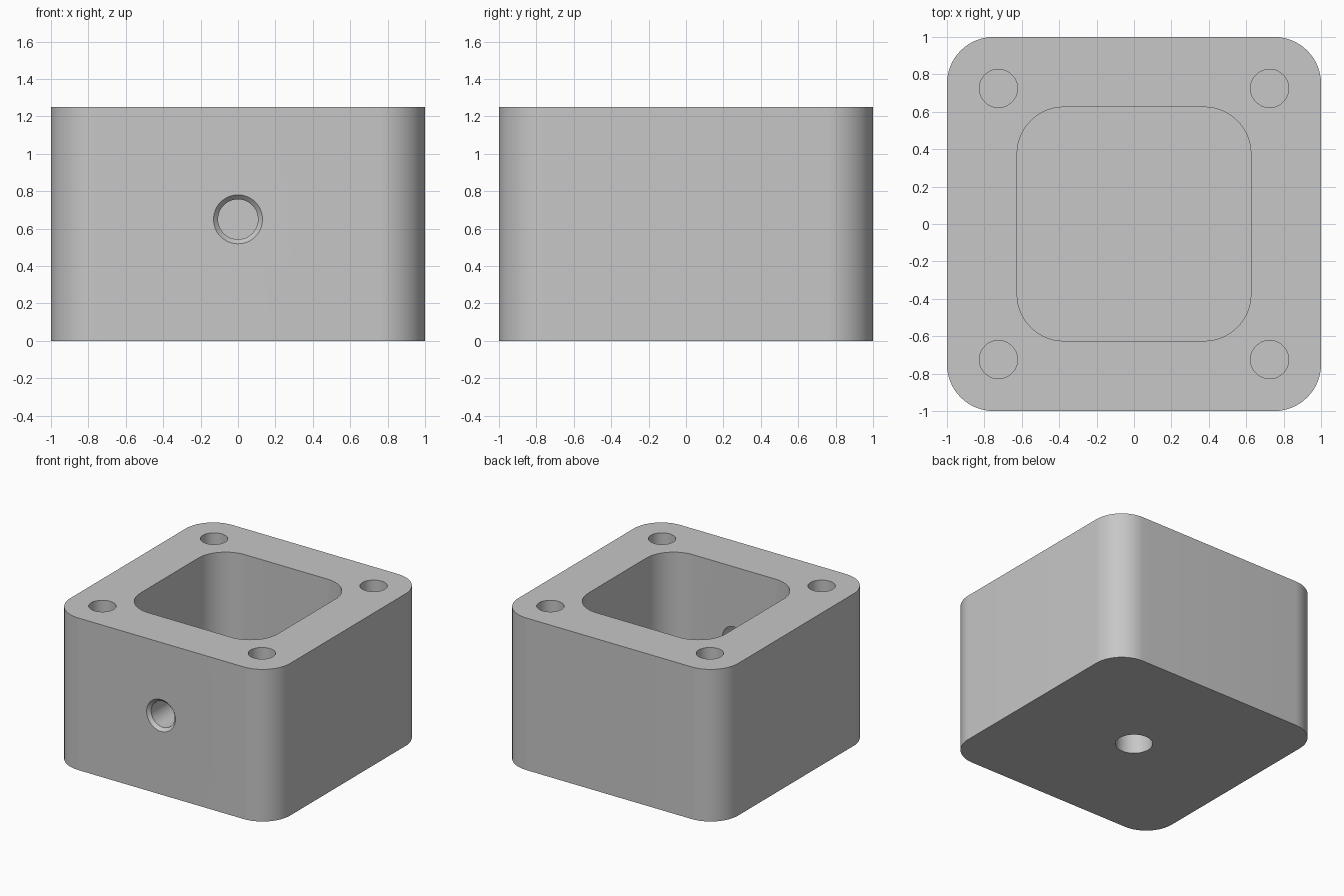
import bpy, bmesh
from math import pi, cos, sin
from mathutils import Matrix

if "Cube" in bpy.data.objects:
    bpy.data.objects.remove(bpy.data.objects["Cube"], do_unlink=True)

HEIGHT, WALL_HALF, POCKET_HALF, CORNER = 1.25, 1.0, 0.625, 0.25
FLOOR = 0.375

grey = bpy.data.materials.new("plain grey")
grey.use_nodes = True
colour = (0.57, 0.57, 0.57, 1)
grey.diffuse_color = colour
grey.node_tree.nodes["Principled BSDF"].inputs["Base Color"].default_value = colour


def make_object(name, bm):
    bmesh.ops.recalc_face_normals(bm, faces=bm.faces)
    mesh = bpy.data.meshes.new(name)
    bm.to_mesh(mesh)
    bm.free()
    mesh.materials.append(grey)
    obj = bpy.data.objects.new(name, mesh)
    bpy.context.collection.objects.link(obj)
    return obj


def rounded_block(name, half, radius, bottom, top, steps=16):
    """Square prism with rounded upright corners."""
    bm = bmesh.new()
    ring = []
    inner = half - radius
    for corner, (sx, sy) in enumerate([(1, 1), (-1, 1), (-1, -1), (1, -1)]):
        for i in range(steps + 1):
            a = (corner + i / steps) * pi / 2
            ring.append(bm.verts.new((sx * inner + radius * cos(a),
                                      sy * inner + radius * sin(a), bottom)))
    base = bm.faces.new(ring)
    new = bmesh.ops.extrude_face_region(bm, geom=[base])["geom"]
    bmesh.ops.translate(bm, vec=(0, 0, top - bottom),
                        verts=[v for v in new if isinstance(v, bmesh.types.BMVert)])
    return make_object(name, bm)


def round_cutter(name, centre, r1, r2, depth, turn=Matrix()):
    """Cylinder or cone around a centre point; r1 is the lower end."""
    bm = bmesh.new()
    bmesh.ops.create_cone(bm, cap_ends=True, segments=48, radius1=r1, radius2=r2,
                          depth=depth, matrix=Matrix.Translation(centre) @ turn)
    return make_object(name, bm)


# Solid outer body
body = rounded_block("housing_body", WALL_HALF, CORNER, 0, HEIGHT)

# Open pocket in the top
cutters = [rounded_block("pocket_cutter", POCKET_HALF, CORNER, FLOOR, HEIGHT + 0.2)]

# Blind screw holes in the four top corners
for sx in (-1, 1):
    for sy in (-1, 1):
        cutters.append(round_cutter("screw_hole_cutter", (sx * 0.725, sy * 0.725, HEIGHT),
                                    0.102, 0.102, 1.0))

# Blind mounting hole underneath
cutters.append(round_cutter("mount_hole_cutter", (0, 0, 0), 0.14, 0.14, 0.5))

# Front cable hole into the pocket, with a chamfered mouth
to_front = Matrix.Rotation(pi / 2, 4, "X")
cutters.append(round_cutter("cable_hole_cutter", (0, -0.8, 0.65), 0.107, 0.107, 0.7, to_front))
cutters.append(round_cutter("chamfer_cutter", (0, -1, 0.65), 0.107, 0.155, 0.05, to_front))

# Cut everything out and drop the cutters
bpy.context.view_layer.objects.active = body
for cutter in cutters:
    cut = body.modifiers.new("cut", "BOOLEAN")
    cut.operation = "DIFFERENCE"
    cut.solver = "EXACT"
    cut.object = cutter
    bpy.ops.object.modifier_apply(modifier=cut.name)
    bpy.data.objects.remove(cutter, do_unlink=True)

# Smooth rounded walls, crisp rims
bpy.ops.object.select_all(action="DESELECT")
body.select_set(True)
bpy.ops.object.shade_smooth_by_angle(angle=pi / 6)
